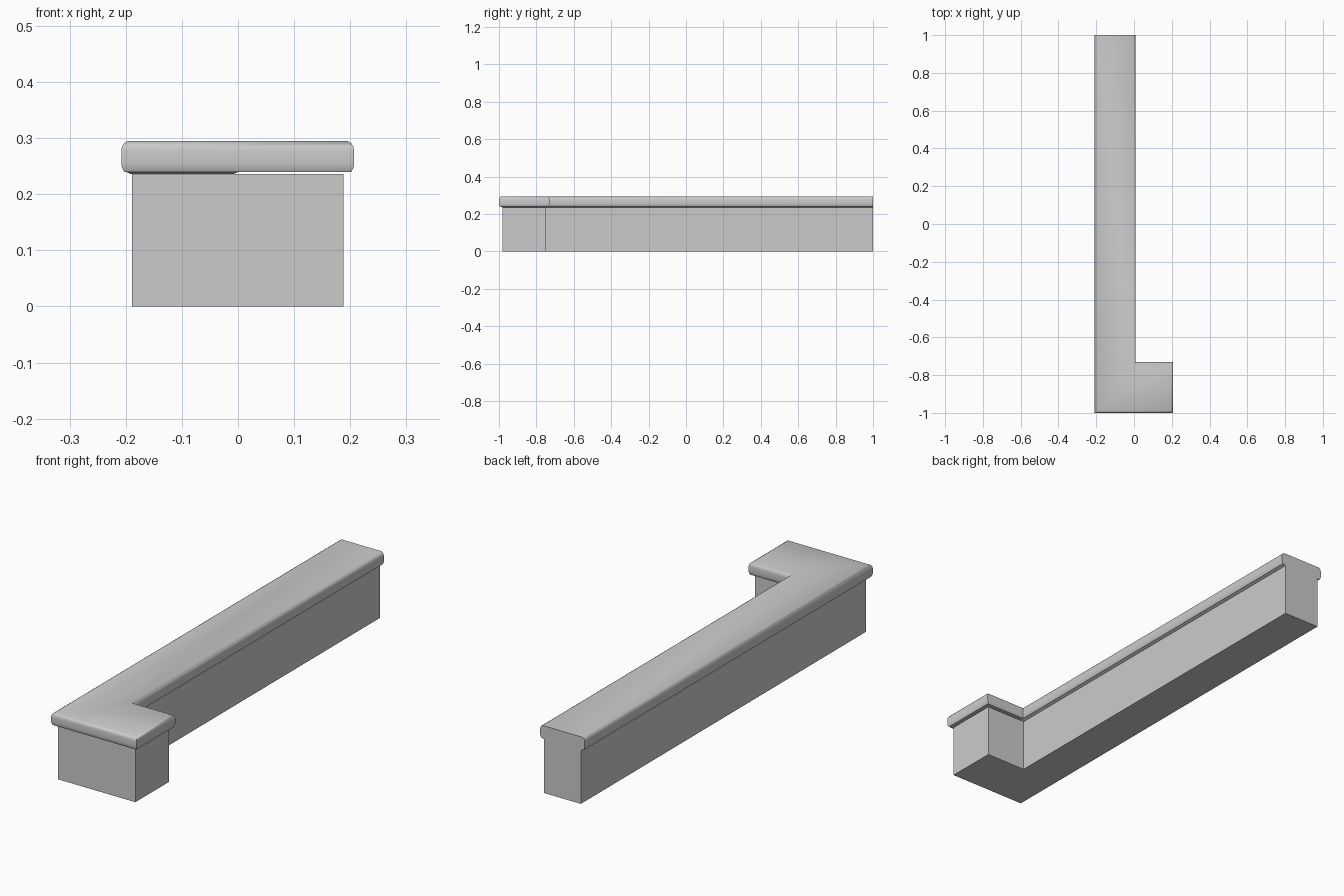
import bpy
import bmesh
from math import radians

cube = bpy.data.objects.get("Cube")
if cube:
    bpy.data.objects.remove(cube, do_unlink=True)

grey = bpy.data.materials.new("plain_grey")
grey.use_nodes = True
colour = (0.6, 0.6, 0.6, 1)
grey.diffuse_color = colour
grey.node_tree.nodes["Principled BSDF"].inputs["Base Color"].default_value = colour


def l_outline(d):
    """L-shaped plan, inset by d everywhere except at the flat back end."""
    left, right, inner = -0.208 + d, 0.207 - d, 0.009 - d
    front, step, back = -1 + d, -0.73 - d, 1
    return [(left, front), (right, front), (right, step),
            (inner, step), (inner, back), (left, back)]


def strip_outline(d):
    """Plan of the long arm only."""
    left, inner = -0.208 + d, 0.009 - d
    return [(left, -1 + d), (inner, -1 + d), (inner, 1), (left, 1)]


def stack(name, outline, profile, smooth=False):
    """Join inset outlines at rising heights into a closed solid."""
    bm = bmesh.new()
    rings = [[bm.verts.new((x, y, z)) for x, y in outline(d)] for d, z in profile]
    bm.faces.new(rings[0][::-1])
    bm.faces.new(rings[-1])
    for low, high in zip(rings, rings[1:]):
        for i in range(len(low)):
            j = (i + 1) % len(low)
            bm.faces.new((low[i], low[j], high[j], high[i]))
    mesh = bpy.data.meshes.new(name)
    bm.to_mesh(mesh)
    bm.free()
    mesh.materials.append(grey)
    obj = bpy.data.objects.new(name, mesh)
    bpy.context.collection.objects.link(obj)
    if smooth:
        bpy.ops.object.select_all(action="DESELECT")
        obj.select_set(True)
        bpy.context.view_layer.objects.active = obj
        bpy.ops.object.shade_smooth_by_angle(angle=radians(50))


# Low wall with a short return at the front
stack("wall", l_outline, [(0.019, 0), (0.019, 0.236)])

# Rounded coping that overhangs the wall
stack("coping", l_outline,
      [(0.005, 0.240), (0.001, 0.248), (0, 0.256), (0, 0.276),
       (0.001, 0.284), (0.005, 0.291), (0.012, 0.295)], smooth=True)

# Bedding layer between the coping and the long arm of the wall
stack("coping_bed", strip_outline, [(0.017, 0.236), (0.008, 0.240)])
